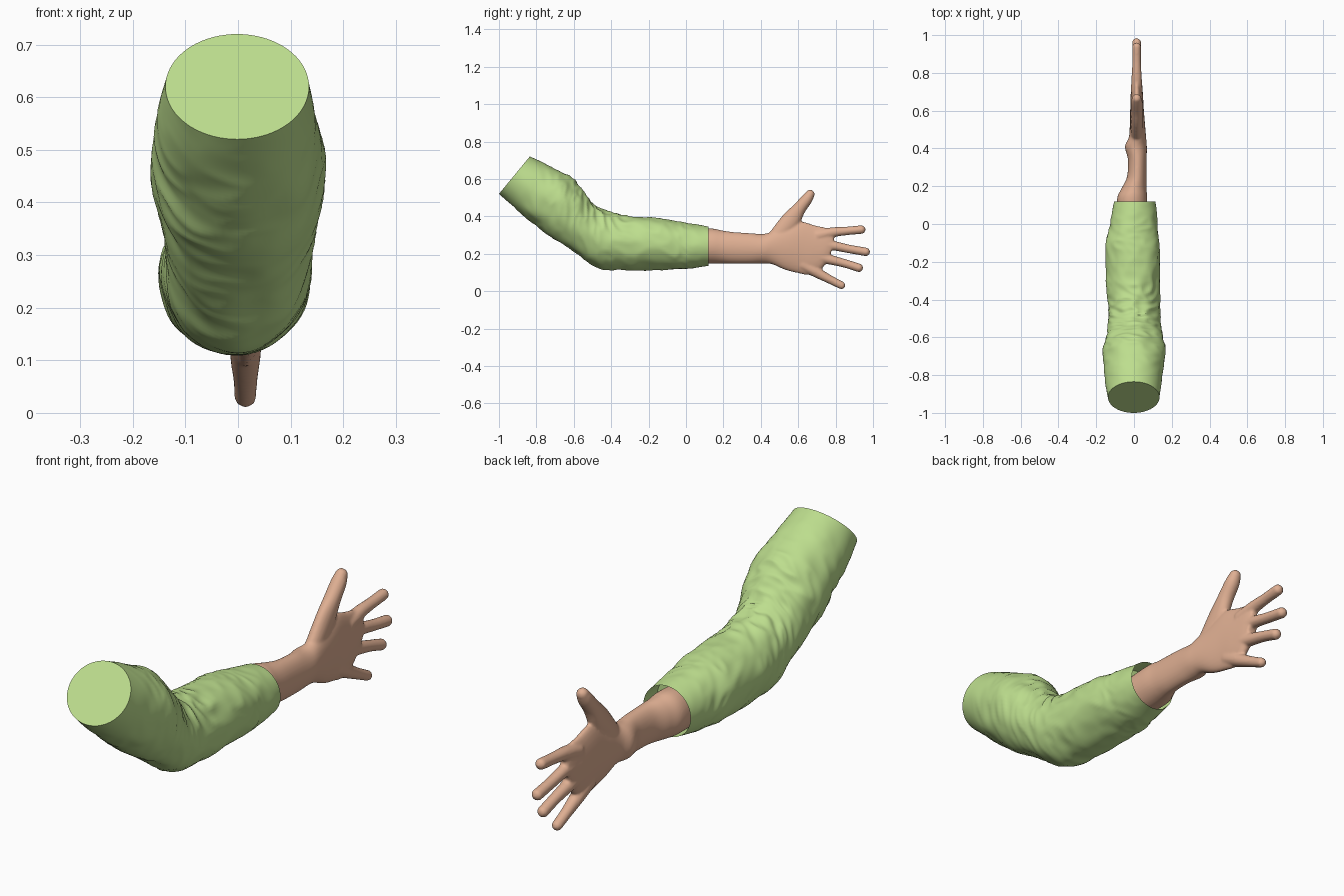
import bpy, bmesh, math
from mathutils import Vector, noise

if "Cube" in bpy.data.objects:
    bpy.data.objects.remove(bpy.data.objects["Cube"])


def material(name, rgb):
    m = bpy.data.materials.new(name)
    m.diffuse_color = (*rgb, 1)
    m.use_nodes = True
    m.node_tree.nodes["Principled BSDF"].inputs["Base Color"].default_value = m.diffuse_color
    return m


green = material("green cloth", (0.51, 0.73, 0.27))
skin = material("skin", (0.74, 0.43, 0.29))


def catmull(rows, steps):
    """Smooth interpolation of number rows."""
    out = []
    for i in range(len(rows) - 1):
        a, b = rows[max(i - 1, 0)], rows[i]
        c, d = rows[i + 1], rows[min(i + 2, len(rows) - 1)]
        for s in range(steps):
            t = s / steps
            out.append([0.5 * (2 * q + (r - p) * t + (2 * p - 5 * q + 4 * r - w) * t * t
                               + (3 * q - p - 3 * r + w) * t ** 3)
                        for p, q, r, w in zip(a, b, c, d)])
    return out + [list(rows[-1])]


def loft(bm, rows, segs, wrinkle=None):
    """Each row: top y, top z, bottom y, bottom z, left x, right x."""
    rings = []
    for k, (ty, tz, by, bz, x0, x1) in enumerate(rows):
        top, bot = Vector((0, ty, tz)), Vector((0, by, bz))
        mid, up = (top + bot) / 2, (top - bot) / 2
        ring = []
        for j in range(segs):
            a = 2 * math.pi * j / segs
            c, s = math.cos(a), math.sin(a)
            off = up * s + Vector((1, 0, 0)) * (x1 - x0) / 2 * c
            if wrinkle:
                off *= 1 + wrinkle(k / (len(rows) - 1), c, s)
            ring.append(bm.verts.new(mid + Vector(((x0 + x1) / 2, 0, 0)) + off))
        rings.append(ring)
    for r, q in zip(rings, rings[1:]):
        for j in range(segs):
            n = (j + 1) % segs
            bm.faces.new((r[j], r[n], q[n], q[j]))
    bm.faces.new(rings[0])
    bm.faces.new(rings[-1])
    return rings


def finish(bm, name, mat):
    bmesh.ops.recalc_face_normals(bm, faces=bm.faces)
    me = bpy.data.meshes.new(name)
    bm.to_mesh(me)
    bm.free()
    me.materials.append(mat)
    ob = bpy.data.objects.new(name, me)
    bpy.context.collection.objects.link(ob)
    bpy.ops.object.select_all(action='DESELECT')
    ob.select_set(True)
    bpy.context.view_layer.objects.active = ob
    bpy.ops.object.shade_smooth_by_angle(angle=math.radians(50))
    return ob


# Sleeve: bent tube with cloth folds
sleeve = [
    (-0.835, .72, -1.0, .52, -.138, .135),
    (-0.72, .665, -.90, .43, -.155, .15),
    (-0.61, .605, -.80, .35, -.163, .163),
    (-0.55, .535, -.70, .28, -.155, .16),
    (-0.49, .46, -.59, .20, -.14, .14),
    (-0.42, .425, -.47, .125, -.14, .138),
    (-0.30, .40, -.32, .115, -.147, .14),
    (-0.12, .39, -.12, .115, -.15, .135),
    (0.0, .365, 0.0, .12, -.13, .125),
    (0.12, .345, 0.12, .135, -.105, .113),
]


def folds(t, c, s):
    fade = min(1, t * 5, (1 - t) * 8)
    broad = noise.noise(Vector((c * 1.6, s * 1.6, t * 9)))
    n = noise.noise(Vector((c * 1.8 + 7, s * 1.8, t * 22 + s * 1.5)))
    crease = 0.5 - abs(n) * 2
    elbow = math.exp(-((t - 0.52) / 0.2) ** 2)
    return fade * (0.06 * broad + (0.025 + 0.05 * elbow * max(s, 0)) * crease)


bm = bmesh.new()
rings = loft(bm, catmull(sleeve, 16), 72, folds)
# Hollow cuff: inset the end face and push it up the sleeve
bm.faces.ensure_lookup_table()
end = bm.faces[-1]
bmesh.ops.inset_region(bm, faces=[end], thickness=0.012, use_even_offset=True)
ext = bmesh.ops.extrude_face_region(bm, geom=[end])
bmesh.ops.delete(bm, geom=[end], context='FACES_ONLY')
bmesh.ops.translate(bm, vec=(0, -0.09, 0),
                    verts=[v for v in ext['geom'] if isinstance(v, bmesh.types.BMVert)])
finish(bm, "sleeve", green)

# Forearm and palm
arm = [
    (0.0, .325, 0.0, .148, -.085, .07),
    (.13, .335, .13, .148, -.09, .07),
    (.19, .325, .19, .148, -.065, .066),
    (.25, .316, .25, .148, -.037, .066),
    (.34, .310, .34, .148, -.032, .067),
    (.41, .306, .41, .148, -.048, .068),
    (.46, .318, .46, .144, -.027, .064),
    (.53, .345, .53, .114, -.022, .058),
    (.61, .372, .60, .096, -.020, .052),
    (.69, .352, .66, .086, -.018, .048),
    (.77, .332, .71, .105, -.014, .043),
    (.795, .30, .765, .165, -.008, .036),
]
bm = bmesh.new()
loft(bm, catmull(arm, 6), 40)

# Thumb and four fingers: y, z, radius along each
digits = [
    [(.47, .27, .045), (.555, .37, .052), (.605, .44, .036), (.645, .49, .031), (.677, .538, .025)],
    [(.70, .295, .033), (.78, .314, .027), (.86, .322, .023), (.96, .331, .023)],
    [(.70, .245, .032), (.78, .244, .026), (.87, .226, .023), (.984, .206, .023)],
    [(.68, .19, .032), (.76, .171, .027), (.85, .148, .023), (.946, .118, .023)],
    [(.62, .145, .034), (.69, .105, .029), (.77, .062, .023), (.85, .022, .021)],
]
for pts in digits:
    (y0, z0, _), (y1, z1, r) = pts[-2:]
    d = Vector((y1 - y0, z1 - z0)).normalized()
    # rounded tip
    tip = [(y1 + d.x * r * (f - 1), z1 + d.y * r * (f - 1), r * w)
           for f, w in ((0, 1), (.5, .87), (.85, .53), (1, .15))]
    path = pts[:-1] + tip
    rows = []
    for i, (y, z, rad) in enumerate(path):
        a, b = path[max(i - 1, 0)], path[min(i + 1, len(path) - 1)]
        t = Vector((b[0] - a[0], b[1] - a[1])).normalized()
        w = min(rad, .032)
        rows.append((y - t.y * rad, z + t.x * rad, y + t.y * rad, z - t.x * rad,
                     .014 - w, .014 + w))
    loft(bm, catmull(rows, 4), 20)
hand = finish(bm, "forearm_and_hand", skin)
# Blend the parts into one skin
rem = hand.modifiers.new("blend", 'REMESH')
rem.mode = 'VOXEL'
rem.voxel_size = 0.006
rem.use_smooth_shade = True
sm = hand.modifiers.new("soften", 'SMOOTH')
sm.factor = 0.5
sm.iterations = 6
